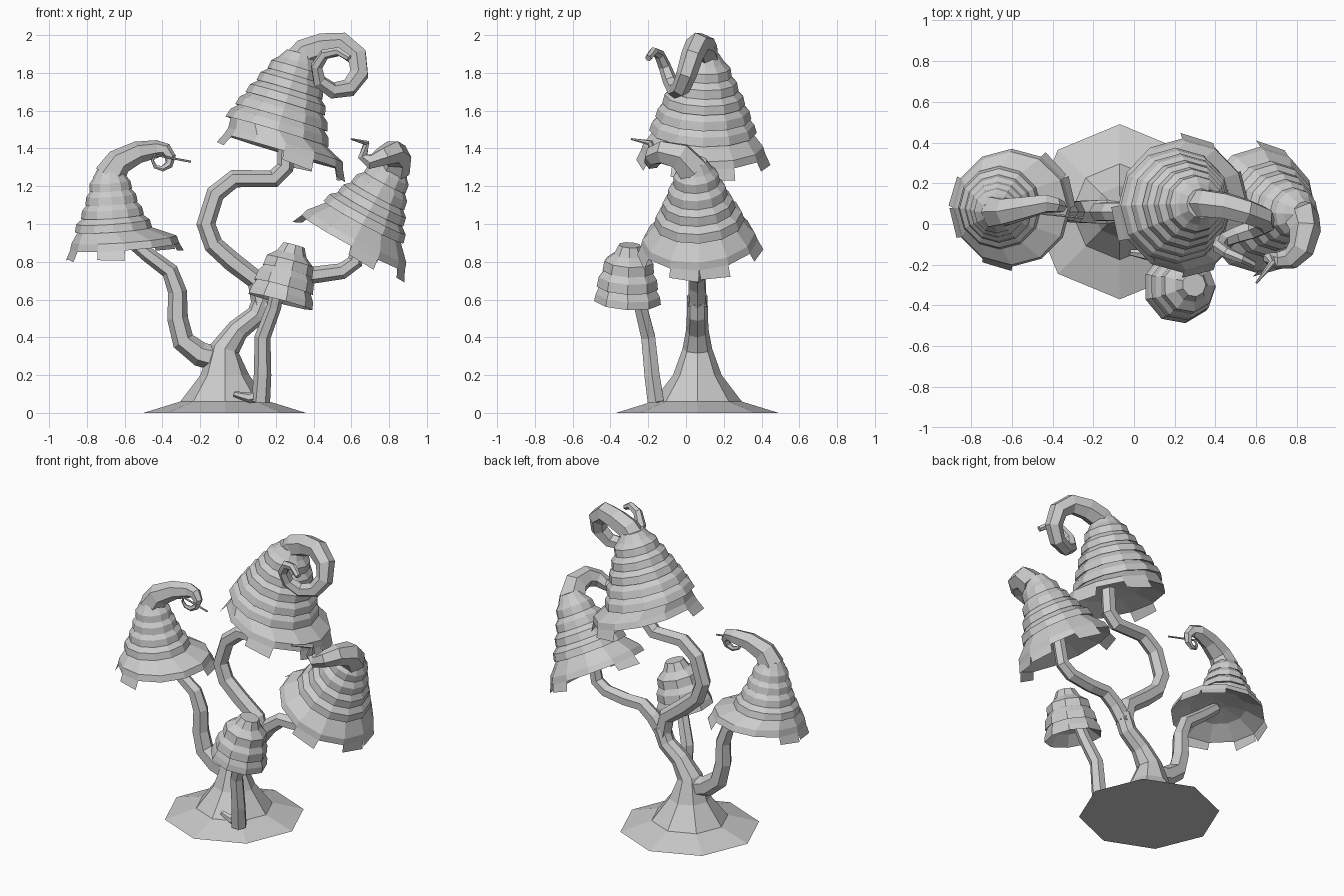
import bpy, math
from mathutils import Vector

cube = bpy.data.objects.get("Cube")
if cube:
    bpy.data.objects.remove(cube, do_unlink=True)

SHADE = 0.6
grey = bpy.data.materials.new("plain_grey")
grey.use_nodes = True
grey.diffuse_color = (SHADE, SHADE, SHADE, 1)
grey.node_tree.nodes["Principled BSDF"].inputs["Base Color"].default_value = grey.diffuse_color


def make_object(name, verts, faces):
    mesh = bpy.data.meshes.new(name)
    mesh.from_pydata(verts, [], faces)
    mesh.materials.append(grey)
    obj = bpy.data.objects.new(name, mesh)
    bpy.context.collection.objects.link(obj)


def ring(centre, side, up, radius, sides):
    angles = [math.tau * k / sides for k in range(sides)]
    return [centre + radius * (side * math.cos(a) + up * math.sin(a)) for a in angles]


def loft(rings):
    """Vertices and faces of a closed skin over equal-sided rings."""
    sides = len(rings[0])
    verts = [v for loop in rings for v in loop]
    faces = [tuple(reversed(range(sides)))]
    for a in range(0, len(verts) - sides, sides):
        for k in range(sides):
            n = (k + 1) % sides
            faces.append((a + k, a + n, a + n + sides, a + k + sides))
    faces.append(tuple(range(len(verts) - sides, len(verts))))
    return verts, faces


def tube(name, path, start, end, ease=1, sides=6):
    """Tapering tube along a path, with frames carried along so it never twists."""
    points = [Vector(p) for p in path]
    last = len(points) - 1
    rings, side, previous = [], Vector((1, 0, 0)), Vector((0, 0, 1))
    for i, p in enumerate(points):
        arriving = (p - points[max(i - 1, 0)]).normalized()
        leaving = (points[min(i + 1, last)] - p).normalized()
        axis = (arriving + leaving).normalized()
        side = previous.rotation_difference(axis) @ side
        radius = end + (start - end) * (1 - i / last) ** ease
        rings.append(ring(p, side, axis.cross(side), radius, sides))
        previous = axis
    make_object(name, *loft(rings))


def upright(pairs, y=0.06):
    """Path in a plane facing the front."""
    return [(x, y, z) for x, z in pairs]


def spiral(centre, depth, radii, start, sweep, steps):
    """Clockwise coil seen from the front, drifting through depth."""
    path = []
    for i in range(steps + 1):
        t = i / steps
        angle = math.radians(start - sweep * t)
        r = radii[0] + (radii[1] - radii[0]) * t
        y = depth[0] + (depth[1] - depth[0]) * t
        path.append((centre[0] + r * math.cos(angle), y, centre[1] + r * math.sin(angle)))
    return path


def cap(name, rim, rim_radius, base, top, wide, narrow, tiers, bulge=1, flaps=(), sides=12):
    """Wide hollow skirt, stacked overhanging tiers and loose flaps on the rim."""
    rim, base, top = Vector(rim), Vector(base), Vector(top)
    axis = (top - base).normalized()
    side = Vector((0, 1, 0)).cross(axis).normalized()
    up = axis.cross(side)
    step = (top - base) / (tiers - 1)

    def loop(centre, radius):
        return ring(centre, side, up, radius, sides)

    # hollow underside, rim lip, then the tiers
    rings = [loop(rim + axis * 0.08, rim_radius * 0.15), loop(rim + axis * 0.06, rim_radius * 0.6),
             loop(rim, rim_radius), loop(rim + axis * 0.04, rim_radius * 0.96)]
    for i in range(tiers):
        centre = base + step * i
        radius = narrow + (wide - narrow) * (1 - (i / (tiers - 1)) ** bulge)
        rings.append(loop(centre - step * 0.05, radius * 0.9))
        rings.append(loop(centre - step * 0.15, radius))
        shrink = 0.95 if i < tiers - 1 else 0.7
        rings.append(loop(centre + step * 0.45, radius * shrink))
    verts, faces = loft(rings)

    # flaps hang from the rim edges
    first = 2 * sides
    for k in flaps:
        a, b = first + k, first + (k + 1) % sides
        out = ((verts[a] + verts[b]) / 2 - rim).normalized()
        drop = (out * 0.3 - axis * 0.6) * rim_radius * 0.3
        verts += [verts[b] + drop, verts[a] + drop * 0.8]
        faces.append((a, b, len(verts) - 2, len(verts) - 1))
    make_object(name, verts, faces)


# trunk with a flared foot, leaning to the fork
tube("trunk", upright([(-0.07, 0), (-0.07, 0.06), (-0.07, 0.2), (-0.07, 0.34),
                       (0, 0.44), (0.1, 0.52), (0.14, 0.62)]), 0.43, 0.055, ease=4, sides=8)

# branches and the separate small stem
tube("upper_branch", upright([(0.13, 0.56), (0.1, 0.7), (-0.03, 0.8), (-0.13, 0.89),
                              (-0.17, 1), (-0.12, 1.16), (-0.02, 1.24), (0.19, 1.24),
                              (0.25, 1.3), (0.26, 1.5)]), 0.055, 0.045)
tube("left_branch", upright([(0.13, 0.58), (0.2, 0.67), (0.28, 0.73), (0.4, 0.73),
                             (0.55, 0.75), (0.62, 0.8), (0.66, 1)]), 0.05, 0.04)
tube("right_branch", upright([(-0.08, 0.28), (-0.2, 0.31), (-0.29, 0.38), (-0.32, 0.5),
                              (-0.32, 0.64), (-0.36, 0.75), (-0.48, 0.84), (-0.6, 0.94)]), 0.07, 0.035)
tube("small_stem", [(0.12, -0.16, 0.06), (0.13, -0.18, 0.2), (0.13, -0.2, 0.4),
                    (0.19, -0.24, 0.56), (0.22, -0.28, 0.7)], 0.05, 0.035)
tube("small_stem_toe", [(0.14, -0.16, 0.1), (0.06, -0.15, 0.08), (-0.02, -0.14, 0.1)], 0.04, 0.015)

# small round cap
cap("small_cap", (0.22, -0.31, 0.59), 0.18, (0.24, -0.31, 0.68), (0.285, -0.3, 0.85),
    0.165, 0.085, 3, bulge=1.6, sides=9)

# large top cap and its coil
cap("top_cap", (0.24, 0.09, 1.38), 0.33, (0.21, 0.09, 1.5), (0.32, 0.1, 1.87), 0.285, 0.105, 6,
    bulge=1.1, flaps=(0, 2, 6, 9, 11))
tube("top_curl", [(0.32, 0.1, 1.86), (0.36, 0.1, 1.91)]
     + spiral((0.52, 1.82), (0.09, -0.2), (0.14, 0.09), 120, 440, 10), 0.08, 0.018)

# right cap and its coil
cap("right_cap", (-0.6, 0.08, 0.88), 0.29, (-0.66, 0.08, 0.98), (-0.68, 0.06, 1.26), 0.205, 0.09, 5,
    bulge=0.8, flaps=(0, 1, 5, 6, 8))
tube("right_curl", [(-0.68, 0.06, 1.25), (-0.63, 0.06, 1.33), (-0.53, 0.08, 1.38)]
     + spiral((-0.41, 1.34), (0.1, 0.05), (0.06, 0.04), 110, 330, 7) + [(-0.25, 0.03, 1.33)],
     0.085, 0.006, ease=2)

# left cap and its hook
cap("left_cap", (0.61, 0.07, 0.9), 0.31, (0.67, 0.07, 1.02), (0.82, 0.05, 1.3), 0.24, 0.09, 5,
    bulge=0.9, flaps=(0, 2, 5, 9, 11))
tube("left_curl", [(0.82, 0.04, 1.28), (0.84, -0.03, 1.36), (0.82, -0.12, 1.38),
                   (0.77, -0.17, 1.36), (0.7, -0.18, 1.33), (0.66, -0.17, 1.36),
                   (0.68, -0.19, 1.43), (0.6, -0.29, 1.45)], 0.09, 0.005)
